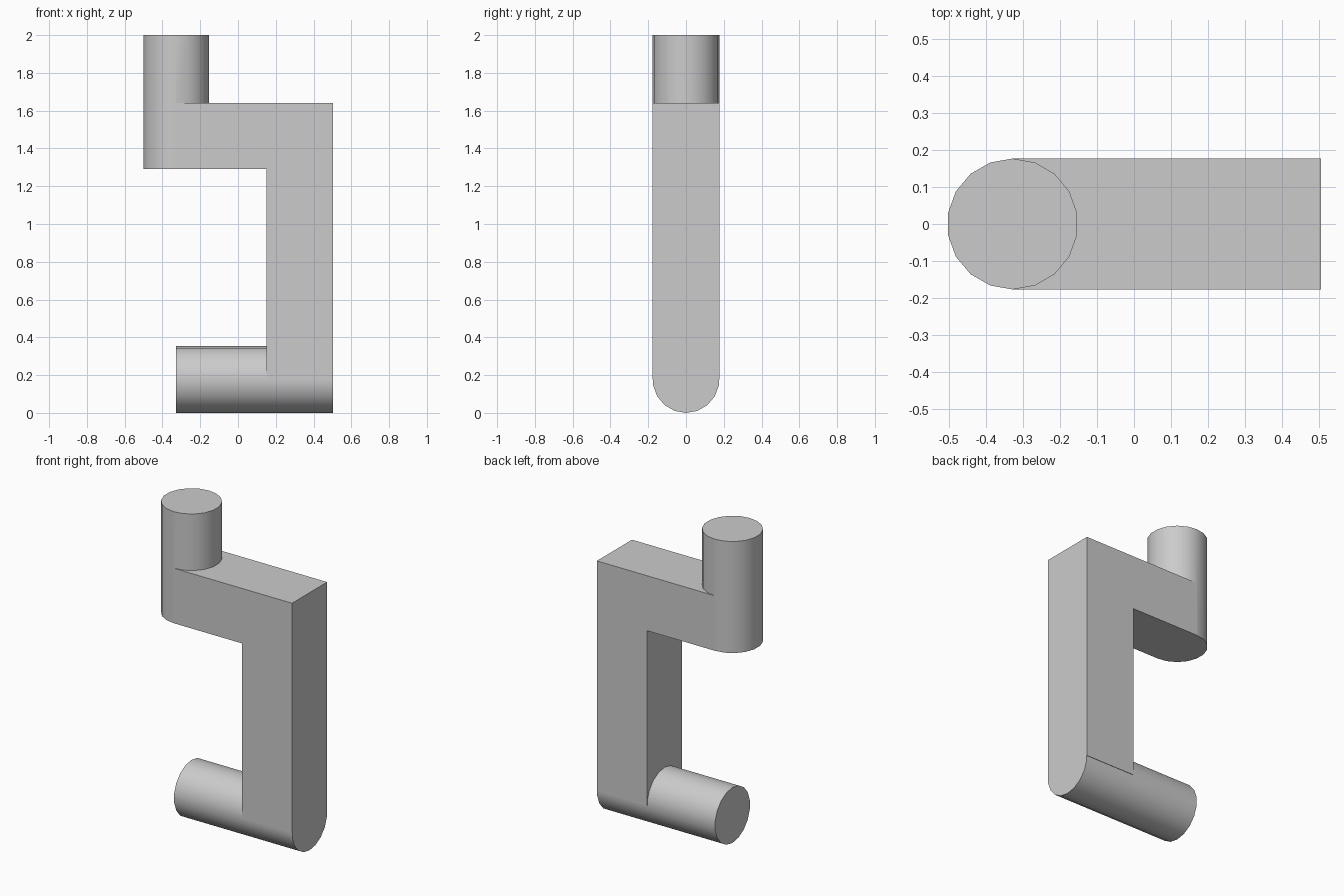
import bpy, bmesh
from math import radians
from mathutils import Matrix, Vector

old = bpy.data.objects.get("Cube")
if old:
    bpy.data.objects.remove(old, do_unlink=True)

GREY = (0.6, 0.6, 0.6, 1)
mat = bpy.data.materials.new("plain grey")
mat.use_nodes = True
mat.diffuse_color = GREY
mat.node_tree.nodes["Principled BSDF"].inputs["Base Color"].default_value = GREY

R = 0.1765      # shaft radius and half width of the frame
EDGE = 0.504    # half of the overall width
POST_X = R - EDGE


def make(name, bm):
    bmesh.ops.recalc_face_normals(bm, faces=bm.faces)
    mesh = bpy.data.meshes.new(name)
    bm.to_mesh(mesh)
    bm.free()
    mesh.materials.append(mat)
    obj = bpy.data.objects.new(name, mesh)
    bpy.context.collection.objects.link(obj)
    return obj


def shaft(name, centre, length, turn):
    bm = bmesh.new()
    bmesh.ops.create_cone(bm, cap_ends=True, segments=18, radius1=R, radius2=R,
                          depth=length, matrix=Matrix.Translation(centre) @ turn)
    return make(name, bm)


# Square frame: an upright column with an arm to one side at the top
bm = bmesh.new()
inner, low, high = EDGE - 2 * R, 1.29, 1.64
outline = [(EDGE, R), (EDGE, high), (POST_X, high), (POST_X, low), (inner, low), (inner, R)]
face = bm.faces.new([bm.verts.new((x, -R, z)) for x, z in outline])
side = bmesh.ops.extrude_face_region(bm, geom=[face])
bmesh.ops.translate(bm, vec=(0, 2 * R, 0),
                    verts=[v for v in side["geom"] if isinstance(v, bmesh.types.BMVert)])
crank = make("crank_body", bm)

# Upright post and horizontal lower shaft, each with a corner on its axis of symmetry
post = shaft("upper_post", Vector((POST_X, 0, (2 + low) / 2)), 2 - low,
             Matrix.Rotation(radians(90), 4, "Z"))
axle = shaft("lower_shaft", Vector(((EDGE + POST_X) / 2, 0, R)), EDGE - POST_X,
             Matrix.Rotation(radians(90), 4, "Y"))
# Turn the post so that a corner points along x
post.data.transform(Matrix.Translation((POST_X, 0, 0)) @ Matrix.Rotation(radians(90), 4, "Z")
                    @ Matrix.Translation((-POST_X, 0, 0)))
if max(v.co.z for v in axle.data.vertices if v.co.x > 0) < 2 * R - 0.001:
    axle.data.transform(Matrix.Translation((0, 0, R)) @ Matrix.Rotation(radians(90), 4, "X")
                        @ Matrix.Translation((0, 0, -R)))

# Fuse the shafts into the frame
bpy.context.view_layer.objects.active = crank
crank.select_set(True)
for part in (post, axle):
    mod = crank.modifiers.new("fuse", "BOOLEAN")
    mod.operation, mod.solver, mod.object = "UNION", "EXACT", part
    bpy.ops.object.modifier_apply(modifier=mod.name)
    bpy.data.objects.remove(part, do_unlink=True)

bpy.ops.object.shade_smooth_by_angle(angle=radians(30))
